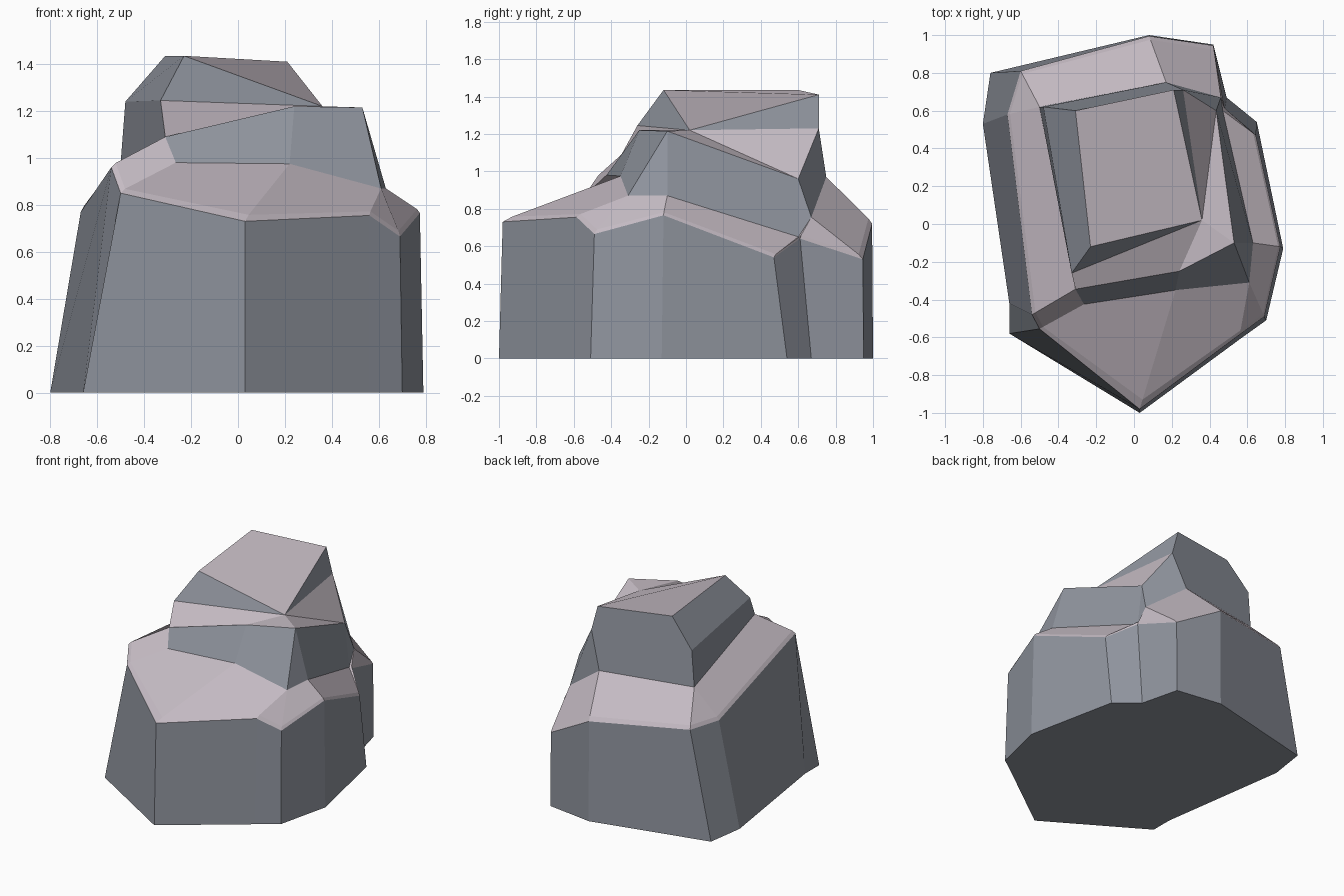
import bpy, bmesh
from mathutils import Vector

if "Cube" in bpy.data.objects:
    bpy.data.objects.remove(bpy.data.objects["Cube"])

# Base columns going round from the front: ground (x, y), shoulder point, seam with the crown
columns = [
    ((.03, -1.0), (.03, -.98, .73), (.22, -.35, .975)),
    ((.56, -.61), (.56, -.585, .755), (.61, -.31, .87)),
    ((.70, -.51), (.69, -.49, .665), (.61, -.31, .87)),
    ((.79, -.13), (.775, -.12, .765), (.63, -.10, .87)),
    ((.65, .54), (.645, .47, .54), (.47, .60, .65)),
    ((.49, .67), (.48, .61, .64), (.46, .67, .755)),
    ((.42, .95), (.42, .945, .53), (.46, .67, .755)),
    ((.08, 1.0), (.08, .995, .72), (.17, .75, .97)),
    ((-.76, .80), (-.60, .81, .77), (-.50, .62, .98)),
    ((-.80, .53), (-.67, .58, .77), (-.50, .62, .98)),
    ((-.66, -.42), (-.54, -.48, .96), (-.31, -.345, 1.09)),
    ((-.66, -.58), (-.50, -.555, .85), (-.265, -.425, .98)),
]

# Crown corners
crown = dict(
    b=(.24, -.25, 1.22), c=(.53, -.10, 1.215), d=(.435, .60, .96), e=(.26, .71, 1.23),
    f=(.36, .02, 1.22), g=(-.33, -.26, 1.245), h=(-.23, -.12, 1.435),
    k=(-.31, .60, 1.435), l=(.21, .71, 1.41), m=(-.48, .62, 1.24),
)
# Crown facets: numbers are seam columns, letters are crown corners
steep = [
    "11 0 b 10", "0 1 c b",                              # front
    "1 3 c", "3 4 d c", "4 5 d", "f e l",                # right
    "5 7 e d", "7 8 m e", "e m k l",                     # back
    "8 10 g m", "m g h k", "g f h",                      # left and upper front
]
flat = ["10 b f g", "b c f", "h f l k", "f c d", "f d e"]  # ledge, plateau, right slope

WALL, TOP = 0, 1
bm = bmesh.new()


def facet(verts, slot):
    bm.faces.new(verts).material_index = slot


# Base: walls, thin worn edge, sloping shoulder
rings = [[], [], [], []]
for ground, shoulder, seam in columns:
    s, t = Vector(shoulder), Vector(seam)
    edge = s.lerp(t, .08) + Vector((0, 0, .008))
    for ring, p in zip(rings, ((*ground, 0), s, edge, t)):
        ring.append(bm.verts.new(p))
n = len(columns)
for level, (low, high) in enumerate(zip(rings, rings[1:])):
    for i in range(n):
        j = (i + 1) % n
        facet((low[i], low[j], high[j], high[i]), TOP if level else WALL)
facet(rings[0][::-1], WALL)

# Crown: faceted upper stone growing out of the seam
corner = {name: bm.verts.new(p) for name, p in crown.items()}
corner.update({str(i): v for i, v in enumerate(rings[3])})
for names, slot in ((steep, WALL), (flat, TOP)):
    for line in names:
        facet([corner[name] for name in line.split()], slot)

bmesh.ops.remove_doubles(bm, verts=bm.verts, dist=.001)
bmesh.ops.recalc_face_normals(bm, faces=bm.faces)
mesh = bpy.data.meshes.new("rock")
bm.to_mesh(mesh)
bm.free()

# Blue-grey walls, warm grey upward facets
for name, colour in (("stone_wall", (.28, .30, .345, 1)), ("stone_top", (.56, .50, .55, 1))):
    material = bpy.data.materials.new(name)
    material.diffuse_color = colour
    material.use_nodes = True
    material.node_tree.nodes["Principled BSDF"].inputs["Base Color"].default_value = material.diffuse_color
    mesh.materials.append(material)
bpy.context.collection.objects.link(bpy.data.objects.new("rock", mesh))
